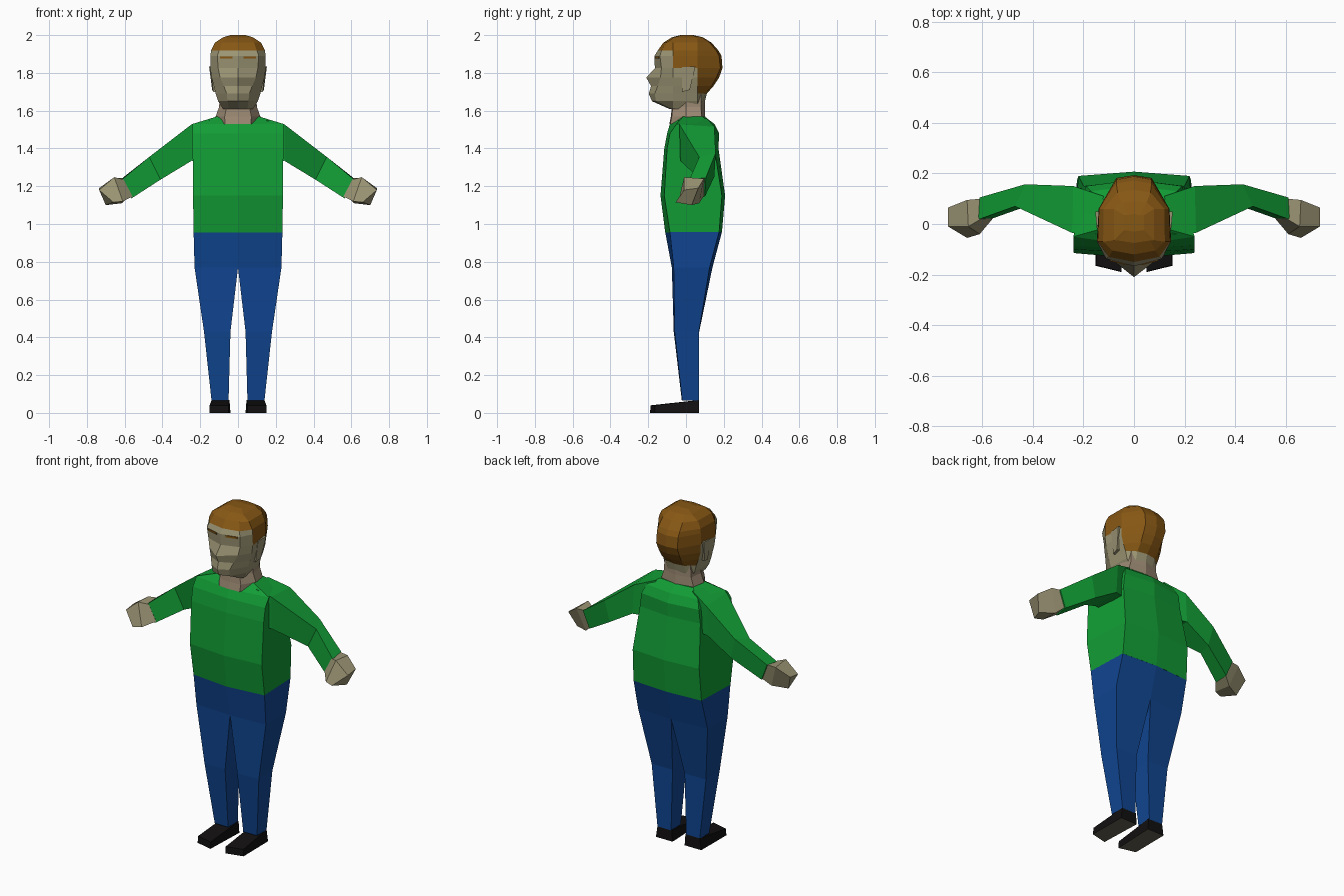
import bpy, bmesh


def mat(name, r, g, b):
    m = bpy.data.materials.new(name)
    m.diffuse_color = (r, g, b, 1)
    return m


GREEN = mat("green shirt", .006, .33, .035)
BLUE = mat("blue trousers", .005, .06, .28)
BLACK = mat("black shoe", .006, .005, .005)
SOLE = mat("grey sole", .13, .12, .08)
SKIN = mat("skin", .33, .30, .175)
NECK = mat("neck skin", .33, .25, .17)
HAIR = mat("brown hair", .24, .095, .007)


def loft(name, rings, mats, rule=None):
    """Skin a stack of equal-sized rings, cap the ends, colour faces by rule."""
    bm = bmesh.new()
    vs = [[bm.verts.new(p) for p in r] for r in rings]
    n = len(rings[0])
    for a, b in zip(vs, vs[1:]):
        for i in range(n):
            j = (i + 1) % n
            bm.faces.new((a[i], a[j], b[j], b[i]))
    bm.faces.new(vs[0])
    bm.faces.new(vs[-1])
    bmesh.ops.recalc_face_normals(bm, faces=bm.faces)
    if rule:
        for f in bm.faces:
            f.material_index = rule(f.calc_center_median(), f.normal)
    me = bpy.data.meshes.new(name)
    bm.to_mesh(me)
    bm.free()
    for m in mats:
        me.materials.append(m)
    ob = bpy.data.objects.new(name, me)
    bpy.context.collection.objects.link(ob)
    return ob


def full(half):
    """Complete a half ring running from centre front to centre back."""
    return half + [(-x, y, z) for x, y, z in half[-2:0:-1]]


def pair(name, rings, mats, rule=None):
    for side, s in (("right", 1), ("left", -1)):
        loft(side + "_" + name, [[(s * x, y, z) for x, y, z in r] for r in rings], mats, rule)


# Torso: z, centre front y, corner x/y front, corner x/y back, centre back y
torso = [
    (.955, -.11, .235, -.085, .225, .175, .19),
    (1.15, -.135, .238, -.115, .22, .19, .207),
    (1.4, -.115, .24, -.1, .2, .15, .172),
    (1.48, -.1, .24, -.085, .19, .15, .175),
    (1.53, -.085, .24, -.05, .17, .13, .15),
    (1.568, -.045, .115, -.015, .11, .09, .1),
]
loft("shirt_body", [full([(0, f, z), (xf, yf, z), (xb, yb, z), (0, b, z)])
                    for z, f, xf, yf, xb, yb, b in torso], [GREEN])

# Sleeves and hands: four corners per ring
pair("sleeve", [
    [(.15, -.04, 1.55), (.12, .11, 1.56), (.2, .14, 1.34), (.2, -.03, 1.33)],
    [(.245, -.035, 1.528), (.24, .15, 1.515), (.25, .15, 1.34), (.245, -.03, 1.335)],
    [(.47, .07, 1.355), (.43, .157, 1.375), (.4, .15, 1.25), (.41, .075, 1.235)],
    [(.615, .018, 1.235), (.61, .105, 1.245), (.57, .1, 1.145), (.565, .02, 1.135)],
], [GREEN])
pair("hand", [
    [(.605, .02, 1.235), (.605, .1, 1.245), (.57, .095, 1.15), (.558, .022, 1.145)],
    [(.655, -.01, 1.248), (.66, .095, 1.24), (.615, .07, 1.11), (.61, -.04, 1.12)],
    [(.735, -.01, 1.18), (.735, .065, 1.19), (.7, .03, 1.1), (.66, -.055, 1.115)],
], [SKIN])

# Trouser legs: z, inner x, outer x, front inner/outer y, back outer/inner y
legs = [
    (.065, .05, .14, -.022, -.02, .07, .07),
    (.43, .04, .18, -.065, -.06, .068, .07),
    (.77, 0, .23, -.075, -.065, .125, .14),
    (.957, 0, .235, -.11, -.085, .175, .19),
]
pair("trouser_leg", [[(i, f1, z), (o, f2, z), (o - .01 * (z > .9), b2, z), (i, b1, z)]
                     for z, i, o, f1, f2, b2, b1 in legs], [BLUE])

# Shoes with a lighter underside
pair("shoe", [
    [(.04, .07, 0), (.15, .07, 0), (.152, -.165, 0), (.05, -.19, 0)],
    [(.045, .07, .07), (.14, .07, .07), (.142, -.02, .07), (.048, -.02, .07)],
    [(.046, .06, .07), (.139, .06, .07), (.15, -.163, .04), (.05, -.188, .04)],
][:1] + [
    [(.045, .07, .068), (.14, .07, .068), (.15, -.163, .04), (.05, -.188, .04)],
], [BLACK, SOLE], lambda c, n: int(n.z < -.9))

# Neck: z, half width, front y, back y
loft("neck", [full([(0, f, z), (x * .6, f + .005, z), (x, .0, z), (x * .9, b - .02, z), (0, b, z)])
              for z, x, f, b in [(1.53, .115, -.088, .1), (1.57, .118, -.08, .102),
                                 (1.62, .1, -.075, .1), (1.7, .095, -.06, .1)]], [NECK])

# Head: z, front y, cheek x/y, temple x, ear x, rear corner x/y, back y
head = [
    (1.61, -.09, .05, -.08, .08, .08, .05, .08, .09),
    (1.65, -.18, .055, -.16, .105, .1, .06, .09, .1),
    (1.69, -.197, .06, -.165, .118, .11, .06, .1, .11),
    (1.73, -.185, .075, -.15, .128, .125, .065, .135, .145),
    (1.775, -.21, .095, -.135, .14, .138, .068, .16, .175),
    (1.825, -.165, .105, -.13, .147, .14, .07, .182, .193),
    (1.89, -.167, .11, -.138, .146, .14, .07, .175, .188),
    (1.918, -.15, .1, -.13, .143, .138, .07, .16, .172),
    (1.96, -.12, .085, -.105, .122, .12, .065, .125, .135),
    (1.988, -.075, .065, -.065, .08, .08, .05, .085, .09),
    (2.0, -.03, .03, -.025, .04, .04, .025, .035, .04),
]


def hair_rule(c, n):
    low = 1.69 if c.y > .075 else 1.825 if c.y > -.085 else 1.918
    return int(c.z > low)


loft("head", [full([(0, f, z), (xa, ya, z), (xt, max(-.07, ya), z), (xe, min(.06, yb), z),
                    (xb, yb, z), (0, b, z)])
              for z, f, xa, ya, xt, xe, xb, yb, b in head], [SKIN, HAIR], hair_rule)

# Ears: small wedges flaring backwards
pair("ear", [
    [(.115, -.02, 1.7), (.13, -.02, 1.7), (.137, .02, 1.71), (.12, .02, 1.71)],
    [(.13, -.02, 1.83), (.147, -.02, 1.83), (.153, .05, 1.835), (.13, .05, 1.835)],
], [SKIN])

# Eyebrows: thin plates on the brow
pair("eyebrow", [
    [(.03, -.163, z), (.095, -.146, z), (.095, -.138, z), (.03, -.155, z)]
    for z in (1.877, 1.888)
], [HAIR])
